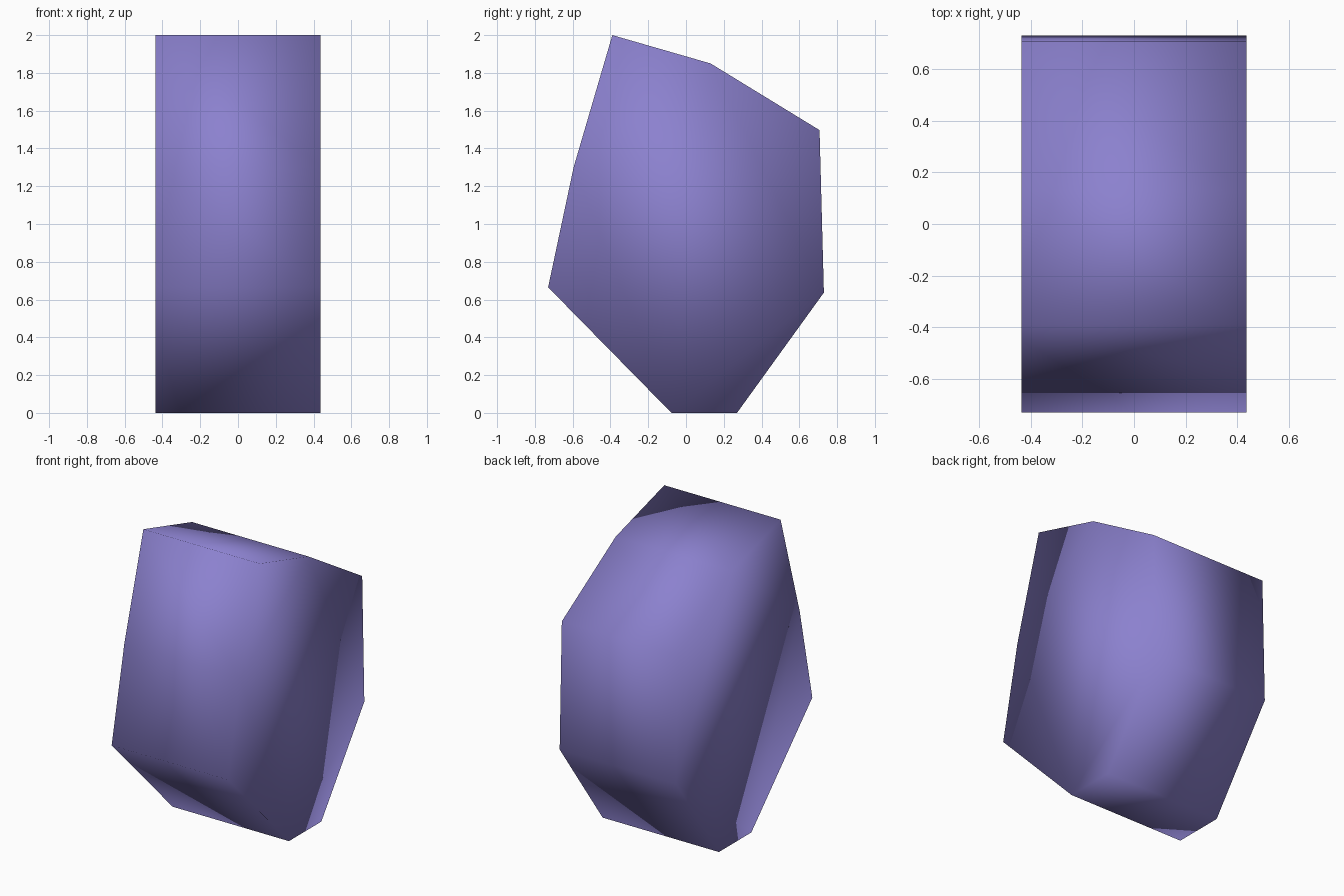
import bpy
import bmesh

cube = bpy.data.objects.get("Cube")
if cube:
    bpy.data.objects.remove(cube, do_unlink=True)

# Single purple material
purple = bpy.data.materials.new("soft_purple")
purple.use_nodes = True
color = (0.26, 0.22, 0.62, 1.0)
purple.diffuse_color = color
purple.node_tree.nodes["Principled BSDF"].inputs["Base Color"].default_value = color

# Faceted outline in (y, z), extruded across the width
HALF_WIDTH = 0.436
OUTLINE = [(-0.39, 2.0), (-0.595, 1.3), (-0.73, 0.665), (-0.077, 0.0),
           (0.27, 0.0), (0.73, 0.637), (0.707, 1.497), (0.13, 1.85)]

bm = bmesh.new()
profile = bm.faces.new([bm.verts.new((-HALF_WIDTH, y, z)) for y, z in OUTLINE])
extruded = bmesh.ops.extrude_face_region(bm, geom=[profile], use_keep_orig=True)
moved = [v for v in extruded["geom"] if isinstance(v, bmesh.types.BMVert)]
bmesh.ops.translate(bm, verts=moved, vec=(2 * HALF_WIDTH, 0, 0))
bmesh.ops.recalc_face_normals(bm, faces=bm.faces)

# Shading flows smoothly over every edge of the stone
for face in bm.faces:
    face.smooth = True

mesh = bpy.data.meshes.new("stone_block")
bm.to_mesh(mesh)
bm.free()
mesh.materials.append(purple)
stone = bpy.data.objects.new("stone_block", mesh)
bpy.context.collection.objects.link(stone)
